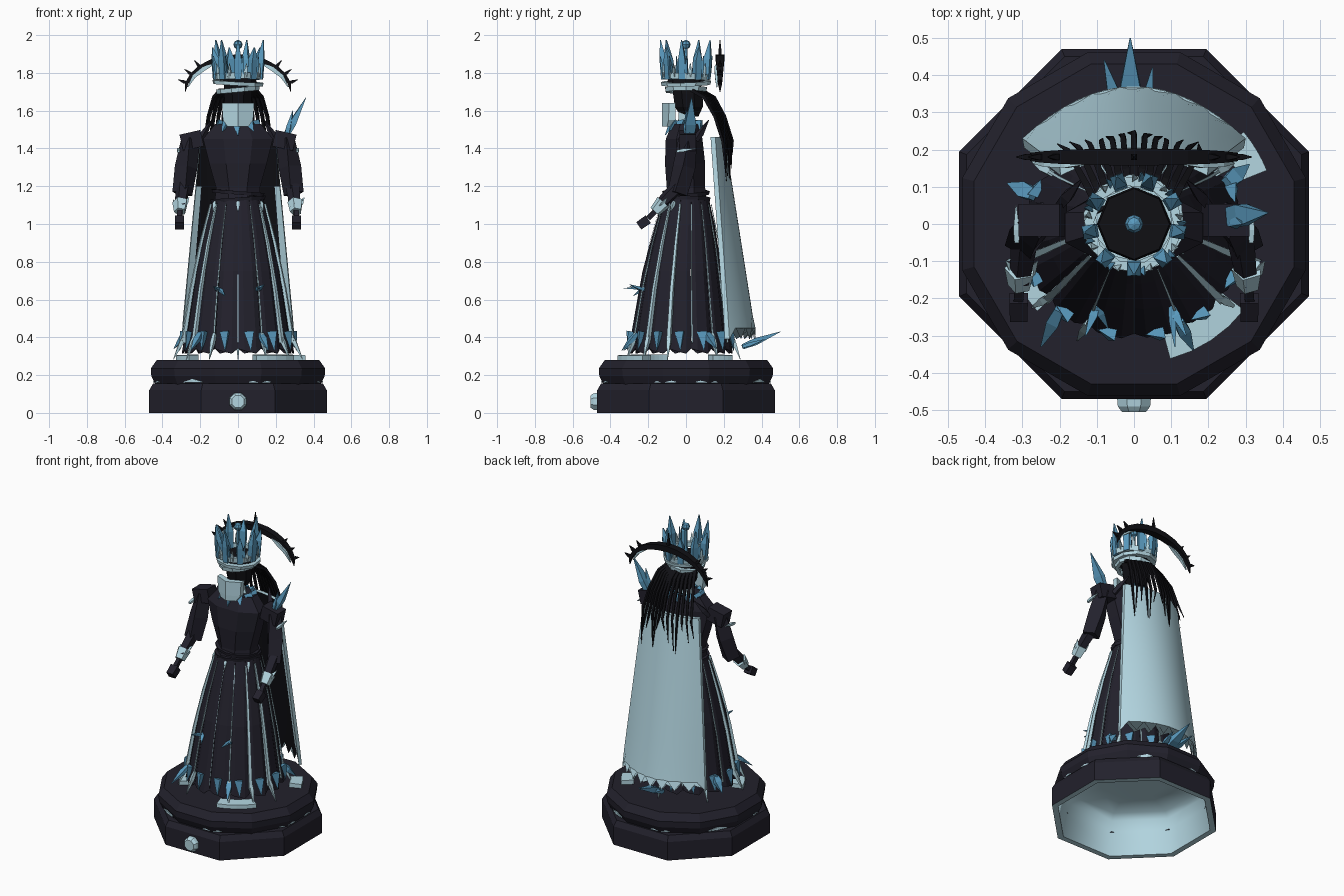
import bpy, bmesh, math, random
from math import sin, cos, pi, radians
from mathutils import Vector as V

if "Cube" in bpy.data.objects:
    bpy.data.objects.remove(bpy.data.objects["Cube"])

random.seed(4)


def material(name, rgb):
    m = bpy.data.materials.new(name)
    m.diffuse_color = (*rgb, 1)
    m.use_nodes = True
    m.node_tree.nodes["Principled BSDF"].inputs["Base Color"].default_value = m.diffuse_color
    return m


NAVY = material("dark navy", (0.016, 0.015, 0.025))
BLACK = material("black", (0.005, 0.005, 0.007))
PALE = material("pale ice", (0.45, 0.67, 0.75))
BLUE = material("blue ice", (0.10, 0.32, 0.51))


class Part:
    """Collects simple solids into one object."""

    def __init__(self, name, *mats):
        self.name, self.mats, self.bm = name, mats, bmesh.new()

    def skin(self, rings, cap0=True, cap1=True, closed=True):
        rows = [[self.bm.verts.new(p) for p in r] for r in rings]
        n = len(rows[0])
        for a, b in zip(rows, rows[1:]):
            for i in range(n if closed else n - 1):
                j = (i + 1) % n
                self.bm.faces.new((a[i], a[j], b[j], b[i]))
        if cap0:
            self.bm.faces.new(rows[0][::-1])
        if cap1:
            self.bm.faces.new(rows[-1])

    def loft(self, prof, n, turn=0.0, cap0=True, cap1=True):
        # prof rows: z, x radius, y radius, y centre
        self.skin([[(rx * cos(turn + 2 * pi * i / n), cy + ry * sin(turn + 2 * pi * i / n), z)
                    for i in range(n)] for z, rx, ry, cy in prof], cap0, cap1)

    def tube(self, pts, radii, n=4, flat=1.0):
        pts = [V(p) for p in pts]
        rings = []
        for k, p in enumerate(pts):
            d = pts[min(k + 1, len(pts) - 1)] - pts[max(k - 1, 0)]
            q = d.to_track_quat('Z', 'Y')
            rings.append([p + q @ V((radii[k] * cos(2 * pi * (i + .5) / n),
                                     flat * radii[k] * sin(2 * pi * (i + .5) / n), 0))
                          for i in range(n)])
        self.skin(rings)

    def hoop(self, z, tilt, rx, ry, h, w, n=10, phase=0.0):
        # tilted flat band
        rings = []
        for dr, dz in ((-w, -h), (0, -h), (.004, h), (-w, h), (-w, -h)):
            rings.append([((rx + dr) * cos(a), (ry + dr) * sin(a), z + dz + tilt * cos(a + phase))
                          for a in [2 * pi * i / n + phase for i in range(n)]])
        self.skin(rings, False, False)

    def spike(self, base, tip, r, n=4, flat=1.0):
        b, t = V(base), V(tip)
        self.tube([b, b.lerp(t, .35), t], [r * .75, r, .002], n, flat)

    def box(self, c, s):
        x, y, z = c
        a, b, h = s[0] / 2, s[1] / 2, s[2] / 2
        self.skin([[(x - a, y - b, w), (x + a, y - b, w), (x + a, y + b, w), (x - a, y + b, w)]
                   for w in (z - h, z + h)])

    def done(self, flip=False, solid=0.0, smooth=0):
        bmesh.ops.remove_doubles(self.bm, verts=self.bm.verts, dist=1e-6)
        bmesh.ops.recalc_face_normals(self.bm, faces=self.bm.faces)
        if flip:
            bmesh.ops.reverse_faces(self.bm, faces=self.bm.faces)
        me = bpy.data.meshes.new(self.name)
        self.bm.to_mesh(me)
        self.bm.free()
        for m in self.mats:
            me.materials.append(m)
        ob = bpy.data.objects.new(self.name, me)
        bpy.context.collection.objects.link(ob)
        if solid:
            mod = ob.modifiers.new("thickness", 'SOLIDIFY')
            mod.thickness = solid
        if smooth:
            bpy.context.view_layer.objects.active = ob
            ob.select_set(True)
            bpy.ops.object.shade_smooth_by_angle(angle=radians(smooth))
            ob.select_set(False)
        return ob


# --- base: octagonal plinth, rock tier, hollow icy underside
C8 = 1 / cos(pi / 8)
p = Part("plinth", NAVY)
p.loft([(z, r * C8, r * C8, 0) for z, r in ((0, .47), (.12, .47), (.155, .45), (.155, .415))],
       8, pi / 8, False, False)
p.done()
p = Part("rock_tier", NAVY)
p.loft([(z, r, r, 0) for z, r in ((.145, .45), (.195, .475), (.235, .478), (.28, .445))], 12, pi / 12, False)
p.done()
p = Part("hollow_underside", PALE)
p.loft([(z, r * C8, r * C8, 0) for z, r in ((0, .47), (0, .435), (.15, .41), (.22, .40), (.255, .37), (.262, .2))],
       8, pi / 8, False)
p.done(flip=True, smooth=60)
p = Part("rock_cracks", PALE)
for deg in (-122, -75, -14, 14, 60, 105, 150, 195):
    a = radians(deg)
    t = V((-sin(a), cos(a), 0))
    c = V((.447 * cos(a), .447 * sin(a), .162))
    p.tube([c - t * .06, c + V((0, 0, .008)), c + t * .06], [.003, .014, .003], 4)
p.done()
p = Part("medallion", PALE)
p.tube([(0, -.46, .06), (0, -.49, .06), (0, -.505, .06)], [.05, .047, .035], 8)
p.done()

# --- ice sheets lying on the base
p = Part("ice_sheets", PALE)
for a0, a1, r0, r1 in ((285, 322, .30, .375), (22, 40, .31, .385), (200, 222, .28, .35)):
    ring = []
    for k in range(5):
        a = radians(a0 + (a1 - a0) * k / 4)
        u = V((cos(a), sin(a), 0))
        ring.append([u * r0 + V((0, 0, z)) for z in (.275, .308)] +
                    [u * r1 + V((0, 0, z)) for z in (.305, .275)])
    p.skin(ring)
p.done()

# --- skirt: separate folded panels that hang clear of the base
N = 14
ROWS = ((1.13, .135, .122, .0), (1.0, .17, .155, -.005), (.75, .225, .205, -.02), (.34, .285, .265, -.03))


def on_skirt(a, t, out=0.0):
    # point on the skirt at angle a, t from 0 at the waist to 1 at the hem
    z = 1.13 - t * .79
    for r0, r1 in zip(ROWS, ROWS[1:]):
        if z >= r1[0] - 1e-6:
            f = (r0[0] - z) / (r0[0] - r1[0])
            rx, ry, cy = (r0[i] + (r1[i] - r0[i]) * f for i in (1, 2, 3))
            return V(((rx + out) * cos(a), cy + (ry + out) * sin(a), z))


skirt = Part("skirt_panels", NAVY)
trim = Part("skirt_trim", PALE)
hem = Part("hem_icicles", BLUE)
flare = Part("hem_shards", PALE)
for k in range(N):
    a, h = 2 * pi * (k + .5) / N - pi / 2, pi / N * .985
    rings = []
    for t in (0, .165, .48, 1):
        drop = V((0, 0, -.025 if t == 1 else 0))
        rings.append([on_skirt(a - h, t), on_skirt(a - h * .5, t, .012 * t) + drop * .4,
                      on_skirt(a + h * .5, t, .014 * t) + drop, on_skirt(a + h, t)])
    skirt.skin(rings, False, False, False)
    s = 2 * pi * k / N - pi / 2
    thick = .002 if k == 0 else (.012 if k in (2, 3, 11, 12) else .005)
    trim.tube([on_skirt(s, t, .006 + .012 * t * (k > 0)) for t in (.03, .3, .6, .96)],
              [thick * f for f in (.5, .8, 1, 1.2)], 4)
    # wedge icicles, wide end up
    hem.tube([on_skirt(a, .885, .018), on_skirt(a, 1, .024) + V((0, 0, -.01))], [.034, .002], 3, .7)
    if k % 2 or k in (2, 12):
        b = on_skirt(s, .9, .012)
        flare.spike(b, b + V((cos(s) * .065, sin(s) * .05, -.135)), .015, 4)
skirt.done(solid=.008)
trim.done()
hem.done()
flare.done()

# --- crystals growing from the skirt and the base
p = Part("crystals", BLUE)
for b, t, r in (((-.01, .30, .35), (-.01, .50, .43), .038), ((-.04, .30, .35), (-.08, .44, .40), .024),
                ((.03, .3, .35), (.05, .42, .39), .02), ((-.27, .08, .42), (-.34, .11, .34), .03),
                ((.25, .11, .42), (.31, .16, .34), .03), ((-.20, -.23, .42), (-.25, -.33, .33), .024),
                ((.12, -.26, .42), (.16, -.34, .33), .024), ((-.1, -.22, .65), (-.13, -.30, .67), .016),
                ((.1, -.22, .65), (.14, -.30, .68), .016), ((-.1, -.22, .66), (-.07, -.28, .62), .014),
                ((.1, -.22, .66), (.11, -.33, .66), .014)):
    p.spike(b, t, r, 4, .7)
p.done()

# --- torso, belt and neck
p = Part("torso", NAVY)
p.loft([(1.11, .135, .12, 0), (1.19, .125, .11, 0), (1.32, .165, .115, -.005),
        (1.45, .20, .105, -.01), (1.53, .13, .08, 0)], 8, pi / 8)
p.done()
p = Part("belt", NAVY)
p.hoop(1.13, .01, .142, .126, .01, .02, 12)
p.hoop(1.165, -.01, .136, .122, .009, .02, 12)
p.done()
p = Part("belt_gems", PALE)
for x in (-.12, 0, .12):
    p.spike((x, -.12 + abs(x) * .5, 1.12), (x * 1.1, -.14 + abs(x) * .5, 1.07), .012)
p.done()
p = Part("collar", BLUE)
for k in range(10):
    a = 2 * pi * k / 10 - pi / 2
    p.tube([(.095 * cos(a), .07 * sin(a), 1.545), (.14 * cos(a), .10 * sin(a) - .01, 1.47 + .02 * (k % 2))],
           [.034, .003], 3, .6)
p.done()
p = Part("neck", PALE)
p.loft([(1.48, .09, .06, 0), (1.55, .05, .045, 0), (1.62, .05, .045, 0)], 6)
p.done()

# --- head with pale mask
p = Part("head", BLACK)
p.loft([(1.57, .05, .05, .02), (1.62, .075, .08, .015), (1.69, .08, .085, .01), (1.76, .08, .08, 0)], 8, pi / 8)
p.done()
p = Part("mask", PALE)
p.skin([[(x, y + abs(x) * .35, z)
         for x, y in ((-w, -.12), (0, -.128), (w, -.12), (w, -.085), (0, -.09), (-w, -.085))]
        for z, w in ((1.515, .055), (1.55, .08), (1.64, .085))])
p.done()

# --- crown: tilted bands, tall spikes and a ball finial
p = Part("crown_rings", PALE)
p.hoop(1.71, .010, .112, .112, .012, .022, 10)
p.hoop(1.745, -.008, .135, .130, .010, .03, 10, .4)
p.hoop(1.78, .006, .130, .128, .016, .022, 10, 1.2)
for k in range(9):
    a = 2 * pi * (k + .5) / 9 - pi / 2
    p.spike((.12 * cos(a), .12 * sin(a), 1.78), (.132 * cos(a), .132 * sin(a), 1.85), .012, 3)
p.done()
p = Part("crown_spikes", BLUE)
for k in range(9):
    a = 2 * pi * k / 9 - pi / 2
    c, s = cos(a), sin(a)
    p.tube([(.115 * c, .115 * s, 1.765), (.122 * c, .122 * s, 1.87), (.136 * c, .136 * s, 1.975 - .04 * (k % 2))],
           [.024, .026, .003], 4)
    a += .2
    p.spike((.12 * cos(a), .12 * sin(a), 1.78), (.14 * cos(a), .14 * sin(a), 1.89), .011, 3)
p.tube([(0, 0, 1.74), (0, 0, 1.94)], [.012, .008], 6)
p.loft([(1.95 + .024 * sin(e), .024 * cos(e) + .001, .024 * cos(e) + .001, 0)
        for e in (-1.5, -.8, 0, .8, 1.5)], 8)
p.done()
p = Part("crown_cap", BLACK)
p.loft([(1.74, .1, .1, 0), (1.77, .095, .095, 0)], 8)
p.done()

# --- crescent horns behind the head
arc = [(.28 * sin(t), .18, 1.70 + .18 * cos(t)) for t in [radians(-90 + 15 * i) for i in range(13)]]
p = Part("horn_crescent", BLACK)
p.tube(arc, [.003] + [.010 + .022 * sin(pi * i / 12) for i in range(1, 12)] + [.003], 4, .8)
for i in (1, 2, 3, 6, 9, 10, 11):
    x, y, z = arc[i]
    p.spike((x, y, z), (x * 1.17, y, 1.70 + (z - 1.70) * (1.5 if i == 6 else 1.27) + .005), .012)
p.done()
p = Part("horn_inlay", PALE)
for s in (-1, 1):
    p.tube([(s * .27 * sin(radians(t)), .163, 1.695 + .172 * cos(radians(t))) for t in (28, 42, 60, 80)],
           [.004, .017, .014, .003], 4)
p.done()

# --- hair tendrils falling over the cape
p = Part("hair", BLACK)
for k in range(13):
    u = -1 + k / 6
    low = 1.40 - random.random() * .2
    x, b = u * .09, .08 - .05 * abs(u)
    p.tube([(x, b, 1.71), (u * .125, b + .07, 1.67), (u * .155, .205 - .05 * abs(u), 1.57),
            (u * .175, .245 - .05 * abs(u), 1.44),
            (u * .19 + random.uniform(-.02, .02), .245 - .03 * abs(u), low)],
           [.013, .013, .011, .009, .002], 4)
p.done()

# --- cape: curved sheet, dark lining, pale outside and jagged hem
p = Part("cape", PALE, BLACK)
M = 16
rows = []
for t in (0, .25, .5, .75, .9, 1):
    w, yc, bow = .20 + .10 * t, .205 + .165 * t, .05 + .09 * t
    rows.append([(u * w, yc - bow * u * u, 1.46 - 1.05 * t + (.06 * (k % 2) - .02 if t == 1 else 0))
                 for k, u in enumerate([-1 + 2 * i / M for i in range(M + 1)])])
inner = [[(x * .985, y - .025, z) for x, y, z in r] for r in rows]
p.skin([a + b[::-1] for a, b in zip(rows, inner)])
ob = p.done(smooth=30)
for f in ob.data.polygons:
    # lining is dark except for a pale border near the lower side edges
    c = f.center
    half = .20 + .10 * (1.46 - c.z) / 1.05
    border = c.z < 1.1 and abs(c.x) > half * .88
    f.material_index = 1 if f.normal.y < -.5 and f.area > .001 and not border else 0

# --- arms, mirrored left and right
for s, side in ((-1, "left"), (1, "right")):
    p = Part(side + "_arm", NAVY)
    p.tube([(s * .19, .01, 1.455), (s * .30, .01, 1.43)], [.062, .062], 4)
    p.tube([(s * .25, .01, 1.45), (s * .275, -.01, 1.30), (s * .295, -.045, 1.16)], [.05, .06, .055], 4)
    p.tube([(s * .29, -.04, 1.2), (s * .305, -.15, 1.09)], [.04, .03], 5)
    p.spike((s * .2, .05, 1.44), (s * .14, .12, 1.55), .02)
    p.done()
    p = Part(side + "_hand", NAVY)
    p.tube([(s * .305, -.14, 1.09), (s * .31, -.20, 1.03)], [.018, .018], 4)
    p.tube([(s * .31, -.20, 1.025), (s * .31, -.25, .99)], [.035, .033], 4)
    p.done()
    p = Part(side + "_cuff", PALE)
    p.tube([(s * .305, -.12, 1.115), (s * .307, -.165, 1.065)], [.043, .032], 5)
    for dx, dz in ((.035, .04), (-.03, .03), (.01, .07)):
        p.spike((s * .305 + dx * .5, -.14, 1.09), (s * .305 + dx * 1.3, -.10, 1.10 + dz), .016, 3)
    p.spike((s * .315, -.05, 1.385), (s * .317, .05, 1.40), .012)
    p.done()

# --- shoulder crystal on one side only
p = Part("shoulder_crystal", BLUE)
p.spike((.25, .02, 1.46), (.36, .03, 1.67), .042, 4, .6)
p.spike((.26, .01, 1.46), (.29, .0, 1.60), .025, 4, .7)
p.done()
